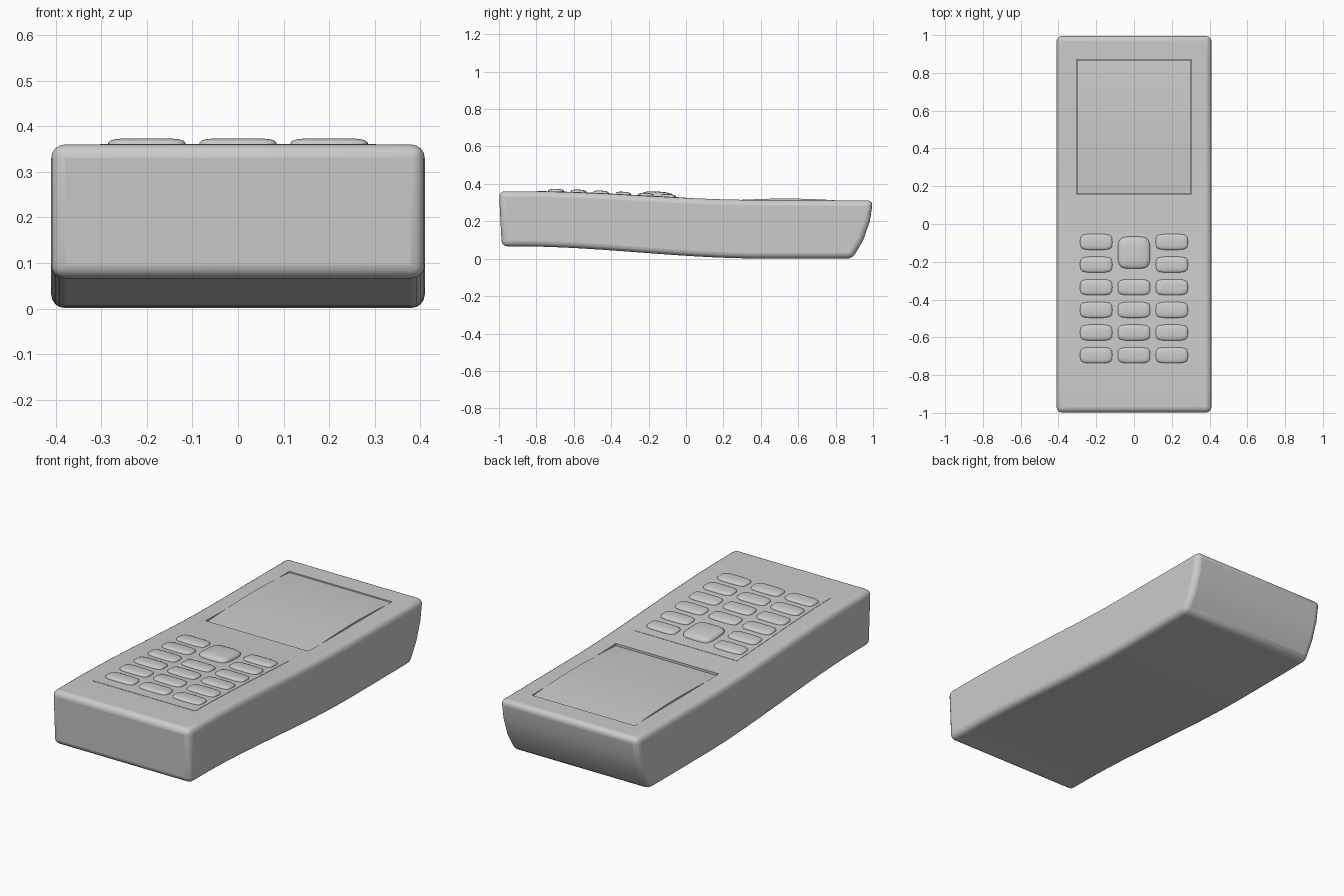
import bpy, bmesh, math
from mathutils import Matrix

if "Cube" in bpy.data.objects:
    bpy.data.objects.remove(bpy.data.objects["Cube"])

HALF_W = 0.41


def ramp(y, start, end):
    t = min(1, max(0, (y - start) / (end - start)))
    return t * t * (3 - 2 * t)


def top_z(y):
    return 0.314 + 0.046 * ramp(y, 0.4, -0.85) - 0.004 * max(0, y - 0.4)


def bottom_z(y):
    return 0.001 + 0.065 * ramp(y, 0.4, -0.9)


def finish(name, bm):
    bmesh.ops.recalc_face_normals(bm, faces=bm.faces)
    me = bpy.data.meshes.new(name)
    bm.to_mesh(me)
    bm.free()
    ob = bpy.data.objects.new(name, me)
    bpy.context.collection.objects.link(ob)
    return ob


def smooth(ob, angle):
    bpy.ops.object.select_all(action='DESELECT')
    bpy.context.view_layer.objects.active = ob
    ob.select_set(True)
    bpy.ops.object.shade_smooth_by_angle(angle=math.radians(angle))


def extrude_profile(name, pts, half_w):
    bm = bmesh.new()
    face = bm.faces.new([bm.verts.new((-half_w, y, z)) for y, z in pts])
    ext = bmesh.ops.extrude_face_region(bm, geom=[face])
    verts = [g for g in ext['geom'] if isinstance(g, bmesh.types.BMVert)]
    bmesh.ops.translate(bm, verts=verts, vec=(2 * half_w, 0, 0))
    return finish(name, bm)


def span(a, b, n):
    return [a + (b - a) * i / n for i in range(n + 1)]


# Handset body: side profile with wavy top and bottom, slanted curved far end
profile = [(y, bottom_z(y)) for y in span(-0.985, 0.89, 18)]
profile += [(0.948, 0.10), (0.983, 0.20)]
profile += [(y, top_z(y)) for y in span(1.0, -1.0, 20)]
body = extrude_profile("body", profile, HALF_W)
bev = body.modifiers.new("edges", 'BEVEL')
bev.width = 0.03
bev.segments = 4
bev.limit_method = 'ANGLE'
bev.angle_limit = math.radians(40)

# Screen recess
bm = bmesh.new()
bmesh.ops.create_cube(bm, size=1, matrix=Matrix.Translation((0, 0.515, 0.345))
                      @ Matrix.Diagonal((0.61, 0.71, 0.1, 1)))
cutter = finish("screen_recess_cutter", bm)
cutter.hide_render = True
cutter.hide_viewport = True
cut = body.modifiers.new("screen_recess", 'BOOLEAN')
cut.operation = 'DIFFERENCE'
cut.object = cutter
smooth(body, 35)

# Screen pane: gently arched along its length
arch = [(y, top_z(y) + 0.008 * (1 - ((y - 0.545) / 0.25) ** 2))
        for y in span(0.162, 0.868, 16)]
screen = extrude_profile("screen", [(0.162, 0.29), *arch, (0.868, 0.29)], 0.303)
smooth(screen, 35)

# Thin keypad panel that follows the body
strip = [(y, top_z(y) + 0.0015) for y in span(-0.795, 0.0, 16)]
base = [(y, top_z(y) - 0.01) for y in span(0.0, -0.795, 16)]
panel = extrude_profile("keypad_panel", strip + base, 0.303)
smooth(panel, 35)


# Domed keys built from shrinking rounded outlines
def key(name, x, y, hx, hy, height, n=40):
    bm = bmesh.new()
    rings = []
    for inset, z in ((0, -0.02), (0, 0.3), (0.04, 0.5), (0.12, 0.68),
                     (0.28, 0.84), (0.5, 0.94), (0.75, 0.99)):
        z = z if z < 0 else z * height
        ring = []
        for i in range(n):
            a = 2 * math.pi * i / n
            c, s = math.cos(a), math.sin(a)
            d = inset * hy
            px = math.copysign(abs(c) ** 0.5, c) * (hx - d)
            py = math.copysign(abs(s) ** 0.5, s) * (hy - d)
            ring.append(bm.verts.new((px, py, z)))
        rings.append(ring)
    for lo, hi in zip(rings, rings[1:]):
        for i in range(n):
            j = (i + 1) % n
            bm.faces.new((lo[i], lo[j], hi[j], hi[i]))
    bm.faces.new(rings[0])
    bm.faces.new(rings[-1])
    ob = finish(name, bm)
    slope = (top_z(y + 0.01) - top_z(y - 0.01)) / 0.02
    ob.location = (x, y, top_z(y))
    ob.rotation_euler.x = math.atan(slope)
    smooth(ob, 50)


for row in range(6):
    for col in (-1, 0, 1):
        if col == 0 and row < 2:
            continue
        key(f"key_{row + 1}_{col + 2}", 0.2 * col, -0.095 - 0.12 * row,
            0.085, 0.042, 0.015)
key("navigation_key", 0, -0.152, 0.085, 0.085, 0.026)
